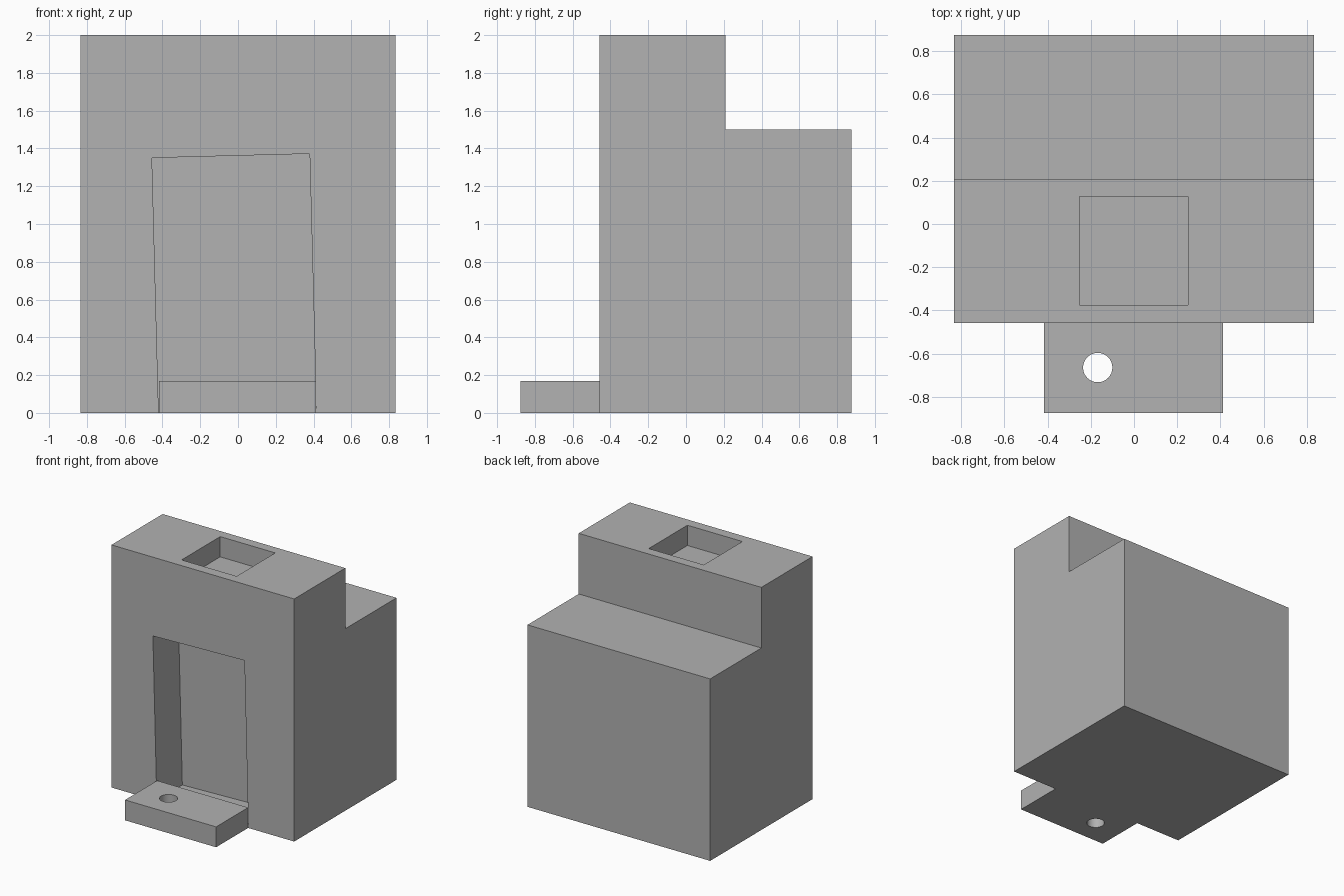
import bpy
import bmesh
from math import radians

default = bpy.data.objects.get("Cube")
if default:
    bpy.data.objects.remove(default, do_unlink=True)

# One plain grey for everything
grey = bpy.data.materials.new("plain_grey")
grey.use_nodes = True
colour = (0.445, 0.445, 0.445, 1)
grey.diffuse_color = colour
for node in grey.node_tree.nodes:
    if node.type == 'BSDF_PRINCIPLED':
        node.inputs["Base Color"].default_value = colour


def make_object(name, bm):
    bmesh.ops.recalc_face_normals(bm, faces=bm.faces)
    mesh = bpy.data.meshes.new(name)
    bm.to_mesh(mesh)
    bm.free()
    mesh.materials.append(grey)
    obj = bpy.data.objects.new(name, mesh)
    bpy.context.collection.objects.link(obj)
    return obj


def box(name, low, high):
    """Box between two corners, with its origin at its centre."""
    bm = bmesh.new()
    bmesh.ops.create_cube(bm, size=1)
    bmesh.ops.scale(bm, vec=[b - a for a, b in zip(low, high)], verts=bm.verts)
    obj = make_object(name, bm)
    obj.location = [(a + b) / 2 for a, b in zip(low, high)]
    return obj


def cut(obj, cutter):
    """Subtract the cutter from the object, then remove the cutter."""
    cutter.hide_render = True
    mod = obj.modifiers.new("cut", 'BOOLEAN')
    mod.operation = 'DIFFERENCE'
    mod.solver = 'EXACT'
    mod.object = cutter
    bpy.context.view_layer.objects.active = obj
    bpy.ops.object.modifier_apply(modifier=mod.name)
    bpy.data.objects.remove(cutter, do_unlink=True)


front, step, back = -0.458, 0.208, 0.875
half = 0.833

# Stepped body: side profile extruded across the width
bm = bmesh.new()
profile = [(front, 0), (back, 0), (back, 1.5), (step, 1.5), (step, 2), (front, 2)]
face = bm.faces.new([bm.verts.new((-half, y, z)) for y, z in profile])
side = bmesh.ops.extrude_face_region(bm, geom=[face])
moved = [v for v in side["geom"] if isinstance(v, bmesh.types.BMVert)]
bmesh.ops.translate(bm, vec=(2 * half, 0, 0), verts=moved)
body = make_object("stepped_body", bm)

# Square pocket in the top
cut(body, box("pocket_cutter", (-0.252, -0.375, 1.833), (0.25, 0.128, 2.2)))

# Slightly tilted doorway recess in the front
doorway = box("doorway_cutter", (-0.438, -0.7, 0.015), (0.397, front + 0.333, 1.361))
doorway.rotation_euler.y = radians(-1.5)
cut(body, doorway)

# Doorstep with a round through hole
doorstep = box("doorstep", (-0.417, -back, 0), (0.413, front, 0.168))
bm = bmesh.new()
bmesh.ops.create_cone(bm, cap_ends=True, segments=32, radius1=0.068, radius2=0.068, depth=1)
hole = make_object("hole_cutter", bm)
hole.location = (-0.168, -0.665, 0.08)
cut(doorstep, hole)

# Smooth only the hole wall
for poly in doorstep.data.polygons:
    n = poly.normal
    poly.use_smooth = max(abs(n.x), abs(n.y), abs(n.z)) < 0.999 or poly.area < 0.01
bpy.ops.object.select_all(action='DESELECT')
doorstep.select_set(True)
bpy.context.view_layer.objects.active = doorstep
bpy.ops.object.shade_smooth_by_angle(angle=radians(30))
